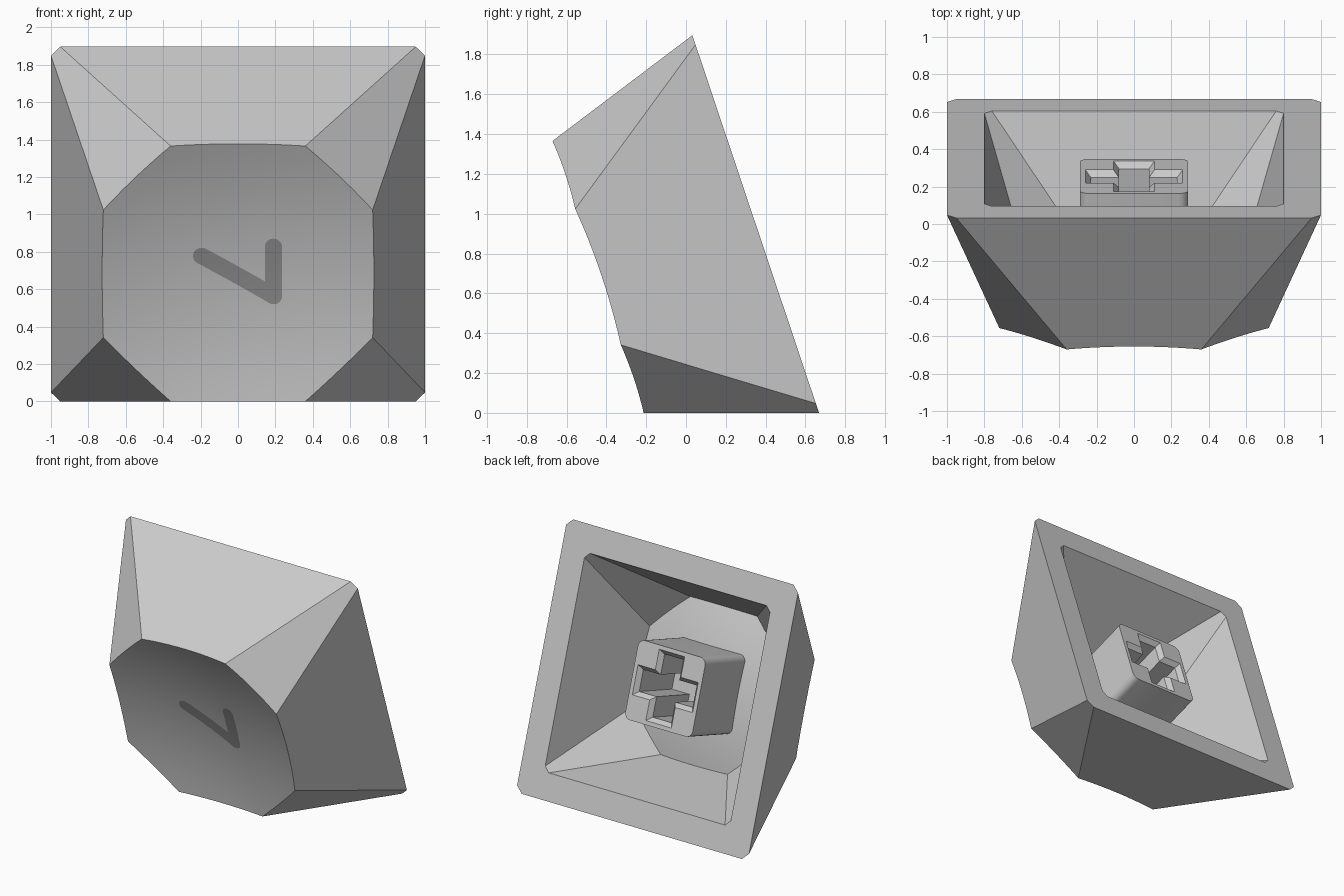
import bpy, bmesh, math
from mathutils import Vector, Matrix

if "Cube" in bpy.data.objects:
    bpy.data.objects.remove(bpy.data.objects["Cube"])

TILT = math.atan(0.28 / 0.835)      # lean so the cap rests on one sloped side
S, C = math.sin(TILT), math.cos(TILT)
# local frame: x sideways, y up along the open base, z from base towards the dish
FRAME = Matrix(((1, 0, 0, 0), (0, -S, -C, 0.35), (0, C, -S, C), (0, 0, 0, 1)))
HEIGHT, R_DISH = 0.835, 3.2
CORNER_R2 = 0.72 ** 2 + 0.36 ** 2


def material(name, value):
    m = bpy.data.materials.new(name)
    m.diffuse_color = (value, value, value, 1)
    m.use_nodes = True
    m.node_tree.nodes["Principled BSDF"].inputs["Base Color"].default_value = m.diffuse_color
    return m


GREY = material("light_grey", 0.6)
DARK = material("dark_grey", 0.3)


def finish(name, bm, mat, recalc=True):
    if recalc:
        bmesh.ops.recalc_face_normals(bm, faces=bm.faces)
    me = bpy.data.meshes.new(name)
    bm.to_mesh(me)
    bm.free()
    me.transform(FRAME)
    me.materials.append(mat)
    ob = bpy.data.objects.new(name, me)
    bpy.context.collection.objects.link(ob)
    bpy.ops.object.select_all(action='DESELECT')
    ob.select_set(True)
    bpy.context.view_layer.objects.active = ob
    bpy.ops.object.shade_smooth_by_angle(angle=math.radians(25))
    return ob


def dish(x, y):
    """Height of the spherical dish above the base."""
    return HEIGHT + (x * x + y * y - CORNER_R2) / (2 * R_DISH)


def octagon(a, b):
    return [Vector(p) for p in ((a, -b), (a, b), (b, a), (-b, a),
                                (-a, b), (-a, -b), (-b, -a), (b, -a))]


def shell(bm, scale, n=10, rings=10):
    """Octagonal frustum closed by a dish; returns its base loop."""
    base2, top2 = octagon(1.0, 0.95), octagon(0.72, 0.36)
    vert = lambda x, y, z: bm.verts.new((x * scale, y * scale, z * scale))
    base = [vert(p.x, p.y, 0) for p in base2]
    edge = []
    for i in range(8):
        j = (i + 1) % 8
        for k in range(n):
            top, low = top2[i].lerp(top2[j], k / n), base2[i].lerp(base2[j], k / n)
            p = top.copy()
            for _ in range(8):      # slide down the side until it meets the dish
                p = low.lerp(top, dish(p.x, p.y) / HEIGHT)
            edge.append(p)
    loops = []
    for r in range(rings, 0, -1):
        f = r / rings
        loops.append([vert(p.x * f, p.y * f, dish(p.x * f, p.y * f)) for p in edge])
    m = len(edge)
    for i in range(8):              # flat sides with a curved upper edge
        upper = [loops[0][(i * n + k) % m] for k in range(n, -1, -1)]
        bm.faces.new([base[i], base[(i + 1) % 8]] + upper)
    for a, b in zip(loops, loops[1:]):
        for k in range(m):
            bm.faces.new((a[k], a[(k + 1) % m], b[(k + 1) % m], b[k]))
    centre = vert(0, 0, dish(0, 0))
    for k in range(m):
        bm.faces.new((loops[-1][k], loops[-1][(k + 1) % m], centre))
    return base


def bridge(bm, a, b):
    n = len(a)
    for i in range(n):
        bm.faces.new((a[i], a[(i + 1) % n], b[(i + 1) % n], b[i]))


# hollow cap: outer shell, scaled inner shell and the flat rim between them
bm = bmesh.new()
bridge(bm, shell(bm, 1.0), shell(bm, 0.8))
finish("hollow_cap", bm, GREY)


# stem: rounded square post with a cross-shaped socket that has a bevelled mouth
def rounded_square(h, r, seg=5):
    pts = []
    for q, (sx, sy) in enumerate(((1, 1), (-1, 1), (-1, -1), (1, -1))):
        for k in range(seg + 1):
            t = math.pi / 2 * (q + k / seg)
            pts.append((sx * (h - r) + r * math.cos(t), sy * (h - r) + r * math.sin(t)))
    return pts


def cross(l, w):
    return [(l, -w), (l, w), (w, w), (w, l), (-w, l), (-w, w),
            (-l, w), (-l, -w), (-w, -w), (-w, -l), (w, -l), (w, -w)]


bm = bmesh.new()
ring = lambda pts, z: [bm.verts.new((x, y, z)) for x, y in pts]
post = rounded_square(0.29, 0.05)
outer, foot = ring(post, 0.10), ring(post, 0.64)
mouth, throat, floor = (ring(cross(0.26, 0.11), 0.10),
                        ring(cross(0.23, 0.08), 0.135), ring(cross(0.23, 0.08), 0.56))
bridge(bm, outer, foot)
bridge(bm, mouth, throat)
bridge(bm, throat, floor)
bm.faces.new(foot)
bm.faces.new(floor)
rim = [bm.edges.get((l[i], l[(i + 1) % len(l)])) for l in (outer, mouth) for i in range(len(l))]
bmesh.ops.triangle_fill(bm, use_beauty=True, use_dissolve=False, edges=rim)
finish("socket_stem", bm, GREY)


# thin inlay: two round-ended strokes that follow the dish
def stroke(bm, p, q, r=0.046, n=8, lift=0.003):
    p, q = Vector(p), Vector(q)
    d = (q - p).normalized()
    side = Vector((-d.y, d.x))
    length = (q - p).length
    caps = [r * math.cos(math.pi / 2 * k / n) for k in range(n)]
    stations = [-c for c in caps] + [length * k / n for k in range(n + 1)] + \
               [length + c for c in reversed(caps)]
    rows = []
    for s in stations:
        over = max(-s, s - length, 0)
        h = max(math.sqrt(max(r * r - over * over, 0)), 0.0005)
        row = []
        for f in (-1, 0, 1):
            c = p + d * s + side * (h * f)
            row.append(bm.verts.new((c.x, c.y, dish(c.x, c.y) + lift)))
        rows.append(row)
    for a, b in zip(rows, rows[1:]):
        for k in range(2):
            bm.faces.new((a[k], b[k], b[k + 1], a[k + 1]))


bm = bmesh.new()
stroke(bm, (-0.195, 0.07), (0.19, -0.155))
stroke(bm, (0.19, -0.155), (0.19, 0.122))
finish("angled_inlay", bm, DARK, recalc=False)
